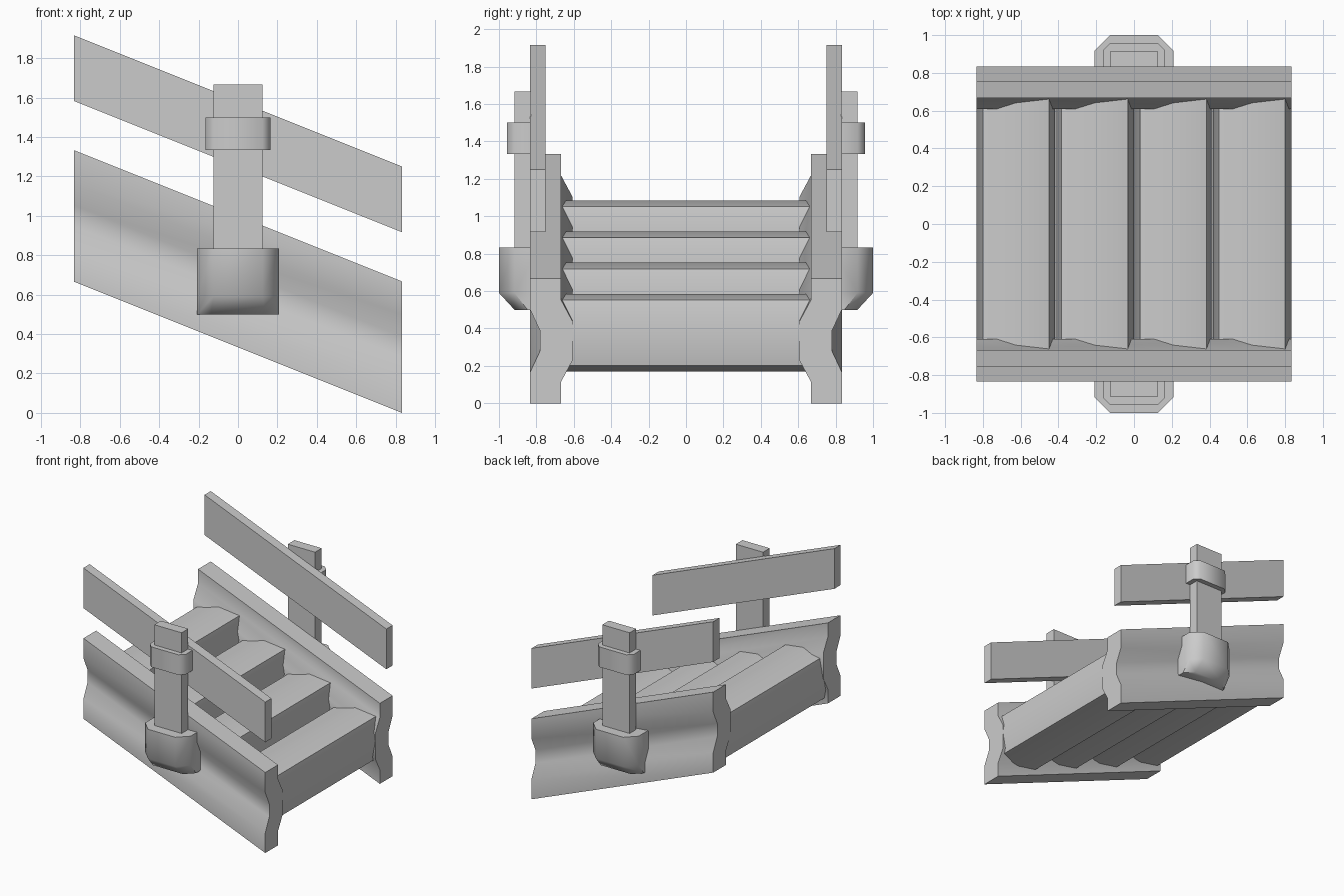
import bpy, bmesh, math

if "Cube" in bpy.data.objects:
    bpy.data.objects.remove(bpy.data.objects["Cube"])

X = 0.833
SLOPE = -0.4


def loft(name, rings, mirror=False, smooth=True):
    """Closed solid through matching rings of points, capped at both ends."""
    bm = bmesh.new()
    rows = [[bm.verts.new(p) for p in r] for r in rings]
    n = len(rows[0])
    for a, b in zip(rows, rows[1:]):
        for i in range(n):
            j = (i + 1) % n
            bm.faces.new((a[i], a[j], b[j], b[i]))
    bm.faces.new(rows[0][::-1])
    bm.faces.new(rows[-1])
    bmesh.ops.recalc_face_normals(bm, faces=bm.faces)
    me = bpy.data.meshes.new(name)
    bm.to_mesh(me)
    bm.free()
    ob = bpy.data.objects.new(name, me)
    bpy.context.collection.objects.link(ob)
    bpy.ops.object.select_all(action='DESELECT')
    ob.select_set(True)
    bpy.context.view_layer.objects.active = ob
    if smooth:
        bpy.ops.object.shade_smooth_by_angle(angle=math.radians(50))
    if mirror:
        m = ob.modifiers.new("Mirror", 'MIRROR')
        m.use_axis = (False, True, False)
        m.use_mirror_merge = False
    return ob


def sloped(name, profile, z_mid):
    """Sweep a (y, z) profile down the slope of the stairs."""
    loft(name, [[(x, y, z + z_mid + SLOPE * x) for y, z in profile]
                for x in (-X, X)], mirror=True)


def chamfered(w, cut, back, front):
    """Plan outline with the two front corners cut."""
    return [(-w, back), (-w, front + cut), (-w + cut, front),
            (w - cut, front), (w, front + cut), (w, back)]


# side beams, bent inwards along the middle
sloped("side_beam", [(-0.833, 0), (-0.833, 0.167), (-0.78, 0.28), (-0.78, 0.387),
                     (-0.833, 0.5), (-0.833, 0.667), (-0.667, 0.667), (-0.667, 0.55),
                     (-0.608, 0.44), (-0.608, 0.227), (-0.667, 0.117), (-0.667, 0)], 0.333)

# handrails
sloped("handrail", [(-0.833, 0), (-0.833, 0.333), (-0.752, 0.333), (-0.752, 0)], 1.25)

# steps: square logs with slightly bulging sides
for i in range(4):
    cx = -0.625 + i * 0.4167
    cz = 0.627 + SLOPE * cx
    section = []
    for k in range(8):
        r = 0.248 if k % 2 else 0.208
        a = k * math.pi / 4
        section.append((cx + r * math.cos(a), cz + r * math.sin(a)))
    loft(f"step_{i + 1}", [[(x, y, z) for x, z in section] for y in (-0.7, 0.7)])

# posts
loft("post", [[(x, y, z) for x, y in ((-0.125, -0.83), (-0.125, -0.917),
                                      (0.125, -0.917), (0.125, -0.83))]
              for z in (0.7, 1.667)], mirror=True, smooth=False)

# bands round the posts
loft("post_band", [[(x, y, z) for x, y in chamfered(0.165, 0.04, -0.83, -0.958)]
                   for z in (1.333, 1.5)], mirror=True)

# post sockets, tapering in at the bottom
full = chamfered(0.208, 0.083, -0.785, -1.0)
foot = chamfered(0.208, 0.07, -0.785, -0.917)
loft("post_socket", [[(x, y, z) for x, y in o]
                     for o, z in ((foot, 0.5), (full, 0.59), (full, 0.833))], mirror=True)
